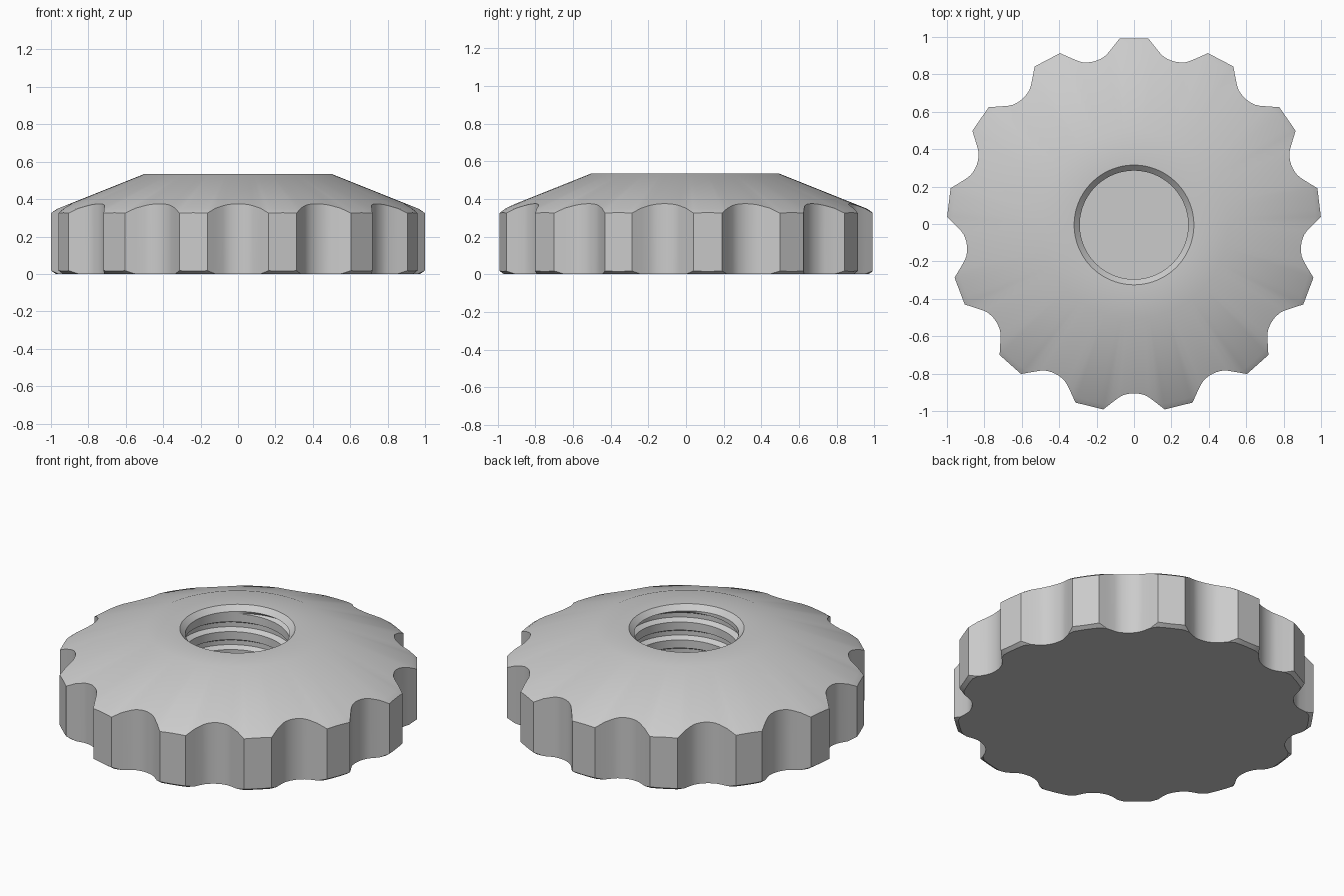
import bpy, bmesh
from math import sin, cos, atan2, hypot, pi, radians

if "Cube" in bpy.data.objects:
    bpy.data.objects.remove(bpy.data.objects["Cube"])

LOBES, RADIUS, AXIS_Y = 13, 1.0, -0.005
STEP = 2 * pi / LOBES
HALF_FLAT = radians(4.4)
FLOOR, THREAD_TOP, PITCH, TURNS = 0.1, 0.49, 0.11, 6
BORE, ROOT = 0.29, 0.32
THREAD = [(0, BORE), (0.45, BORE), (0.6, ROOT), (0.85, ROOT), (1, BORE)]

# Half of one scallop: (sideways, outwards) from its deepest point
NOTCH = [(0, 0.9), (0.02, 0.901), (0.04, 0.905), (0.058, 0.91), (0.08, 0.922), (0.12, 0.952)]


def outline():
    """Angle and radius around the scalloped rim."""
    points = []
    for lobe in range(LOBES):
        middle = lobe * STEP
        for t in (-1, -0.5, 0, 0.5, 1):
            a = t * HALF_FLAT
            points.append((middle + a, RADIUS * cos(HALF_FLAT) / cos(a)))
        notch = [(-u, v) for u, v in reversed(NOTCH)] + NOTCH[1:]
        for u, v in notch:
            points.append((middle + STEP / 2 + atan2(u, v), hypot(u, v)))
    return points


def top_height(r):
    """Cone slope, steeper in the rim chamfer."""
    return 0.535 - 0.4 * (min(r, 0.97) - 0.5) - 0.73 * max(0, r - 0.97)


def thread_radius(f):
    for (f0, r0), (f1, r1) in zip(THREAD, THREAD[1:]):
        if f <= f1:
            return r0 + (r1 - r0) * (f - f0) / (f1 - f0)
    return BORE


def shell_profile(r):
    """Base centre, over the rim, to the mouth of the bore."""
    return [(0, 0), (min(r, 0.975), 0), (r, max(0, r - 0.975) * 0.7),
            (r, top_height(r)), (min(r, 0.97), top_height(min(r, 0.97))),
            (0.5, 0.535), (0.32, 0.535), (BORE, 0.505)]


def thread_profile(angle):
    """Helical rows, trimmed at the floor and the mouth."""
    rows = []
    turn = angle / (2 * pi)
    for k in range(TURNS):
        for f, _ in THREAD[:-1]:
            z = FLOOR - PITCH + PITCH * (k + f + turn)
            z = min(max(z, FLOOR), THREAD_TOP)
            phase = ((z - FLOOR) / PITCH - turn + 1e-7) % 1
            rows.append((thread_radius(phase), z))
    return rows


bm = bmesh.new()


def add_column(angle, profile):
    return [bm.verts.new((-r * sin(angle), r * cos(angle) + AXIS_Y, z)) for r, z in profile]


def bridge(a, b):
    for i in range(min(len(a), len(b)) - 1):
        bm.faces.new((a[i], b[i], b[i + 1], a[i + 1]))


rim = [(a % (2 * pi), r) for a, r in outline()]
rim.sort()
shell = [add_column(a, shell_profile(r)) for a, r in rim]
thread = [add_column(a, thread_profile(a)) for a, r in rim]
floor_centre = bm.verts.new((0, AXIS_Y, FLOOR))
per_turn = len(THREAD) - 1
for i in range(len(rim)):
    j = (i + 1) % len(rim)
    bridge(shell[i], shell[j])
    # the helix climbs one turn across the seam
    bridge(thread[i], thread[j] if j else thread[j][per_turn:])
    bm.faces.new((floor_centre, thread[i][0], thread[j][0]))
    bm.faces.new((shell[i][-1], shell[j][-1], thread[j][-1], thread[i][-1]))

bmesh.ops.remove_doubles(bm, verts=bm.verts[:], dist=1e-5)
bmesh.ops.recalc_face_normals(bm, faces=bm.faces[:])

mesh = bpy.data.meshes.new("knurled_nut")
bm.to_mesh(mesh)
bm.free()
nut = bpy.data.objects.new("knurled_nut", mesh)
bpy.context.collection.objects.link(nut)

# Plain grey finish
grey = bpy.data.materials.new("light_grey")
grey.use_nodes = True
grey.diffuse_color = (0.6, 0.6, 0.6, 1)
grey.node_tree.nodes["Principled BSDF"].inputs["Base Color"].default_value = (0.6, 0.6, 0.6, 1)
mesh.materials.append(grey)

bpy.context.view_layer.objects.active = nut
nut.select_set(True)
bpy.ops.object.shade_smooth_by_angle(angle=radians(28))
